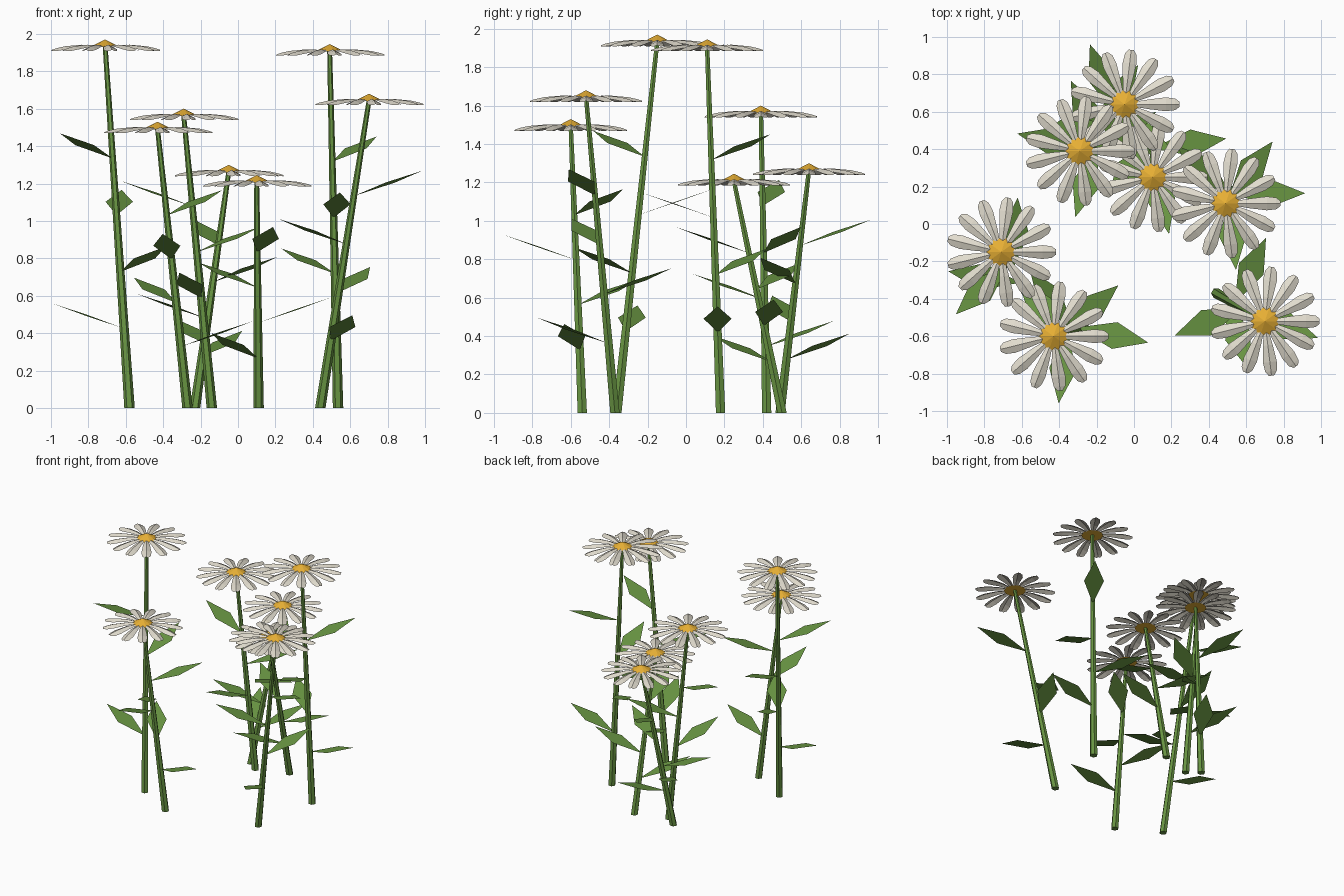
import bpy, bmesh, math
from mathutils import Vector

cube = bpy.data.objects.get("Cube")
if cube:
    bpy.data.objects.remove(cube, do_unlink=True)


def material(name, rgb):
    mat = bpy.data.materials.new(name)
    mat.use_nodes = True
    mat.diffuse_color = (*rgb, 1)
    mat.node_tree.nodes["Principled BSDF"].inputs["Base Color"].default_value = (*rgb, 1)
    return mat


GREEN = material("leaf green", (0.14, 0.30, 0.055))
CREAM = material("petal cream", (0.76, 0.72, 0.62))
YELLOW = material("centre yellow", (0.80, 0.43, 0.035))


def finish(name, bm, mat):
    mesh = bpy.data.meshes.new(name)
    bm.to_mesh(mesh)
    bm.free()
    mesh.materials.append(mat)
    obj = bpy.data.objects.new(name, mesh)
    bpy.context.collection.objects.link(obj)
    return obj


def ring(bm, centre, radius, sides):
    step = math.tau / sides
    return [bm.verts.new(centre + Vector((math.cos(i * step), math.sin(i * step), 0)) * radius)
            for i in range(sides)]


def direction(angle):
    return Vector((math.cos(angle), math.sin(angle), 0))


# Tapered straight stem
def add_stem(name, base, top):
    bm = bmesh.new()
    low, high = ring(bm, base, 0.028, 6), ring(bm, top, 0.013, 6)
    for i in range(6):
        j = (i + 1) % 6
        bm.faces.new((low[i], low[j], high[j], high[i]))
    bm.faces.new(low[::-1])
    bm.faces.new(high)
    finish(name, bm, GREEN)


# Four diamond leaves spiralling up the stem by the golden angle
def add_leaves(name, base, top, start):
    bm = bmesh.new()
    for i in range(4):
        root = base.lerp(top, 0.22 + 0.157 * i)
        out = direction(math.radians(start + 137.5 * i))
        side = Vector((-out.y, out.x, 0)) * 0.073
        tip = root + out * 0.39 + Vector((0, 0, 0.135))
        middle = root.lerp(tip, 0.53)
        bm.faces.new([bm.verts.new(p) for p in (root, middle - side, tip, middle + side)])
    finish(name, bm, GREEN)


# Thirteen arched petals: distance from the centre, half width, ridge height
PETAL = [(0.055, 0.014, -0.032), (0.13, 0.026, -0.028),
         (0.22, 0.037, -0.036), (0.27, 0.031, -0.047), (0.293, 0.014, -0.055)]


def add_petals(name, apex):
    bm = bmesh.new()
    for i in range(13):
        out = direction(math.tau * i / 13)
        side = Vector((-out.y, out.x, 0))
        rows = []
        for reach, half, height in PETAL:
            row = []
            for s in (-1, 0, 1):
                drop = 0.45 * half * abs(s)
                row.append(bm.verts.new(apex + out * reach + side * half * s
                                        + Vector((0, 0, height - drop))))
            rows.append(row)
        for a, b in zip(rows, rows[1:]):
            for k in range(2):
                bm.faces.new((a[k], b[k], b[k + 1], a[k + 1]))
    finish(name, bm, CREAM)


# Pointed faceted flower centre
def add_centre(name, apex):
    bm = bmesh.new()
    rim = ring(bm, apex - Vector((0, 0, 0.04)), 0.08, 10)
    peak = bm.verts.new(apex)
    for i in range(10):
        bm.faces.new((rim[i], rim[(i + 1) % 10], peak))
    bm.faces.new(rim[::-1])
    finish(name, bm, YELLOW)


# Each flower: stem base, centre peak, angle of the lowest leaf
FLOWERS = [
    ((-0.58, -0.36), (-0.71, -0.15, 1.97), 171),
    ((-0.27, -0.54), (-0.43, -0.60, 1.53), -12),
    ((-0.14, 0.42), (-0.29, 0.39, 1.60), 115),
    ((-0.23, 0.49), (-0.05, 0.64, 1.30), 57),
    ((0.11, 0.50), (0.10, 0.25, 1.245), -130),
    ((0.535, 0.18), (0.49, 0.11, 1.945), 0),
    ((0.44, -0.37), (0.70, -0.52, 1.68), -73),
]

for n, (foot, peak, start) in enumerate(FLOWERS, 1):
    base, apex = Vector((*foot, 0)), Vector(peak)
    top = apex - Vector((0, 0, 0.04))
    add_stem(f"stem_{n}", base, top)
    add_leaves(f"leaves_{n}", base, top, start)
    add_petals(f"petals_{n}", apex)
    add_centre(f"flower_centre_{n}", apex)
